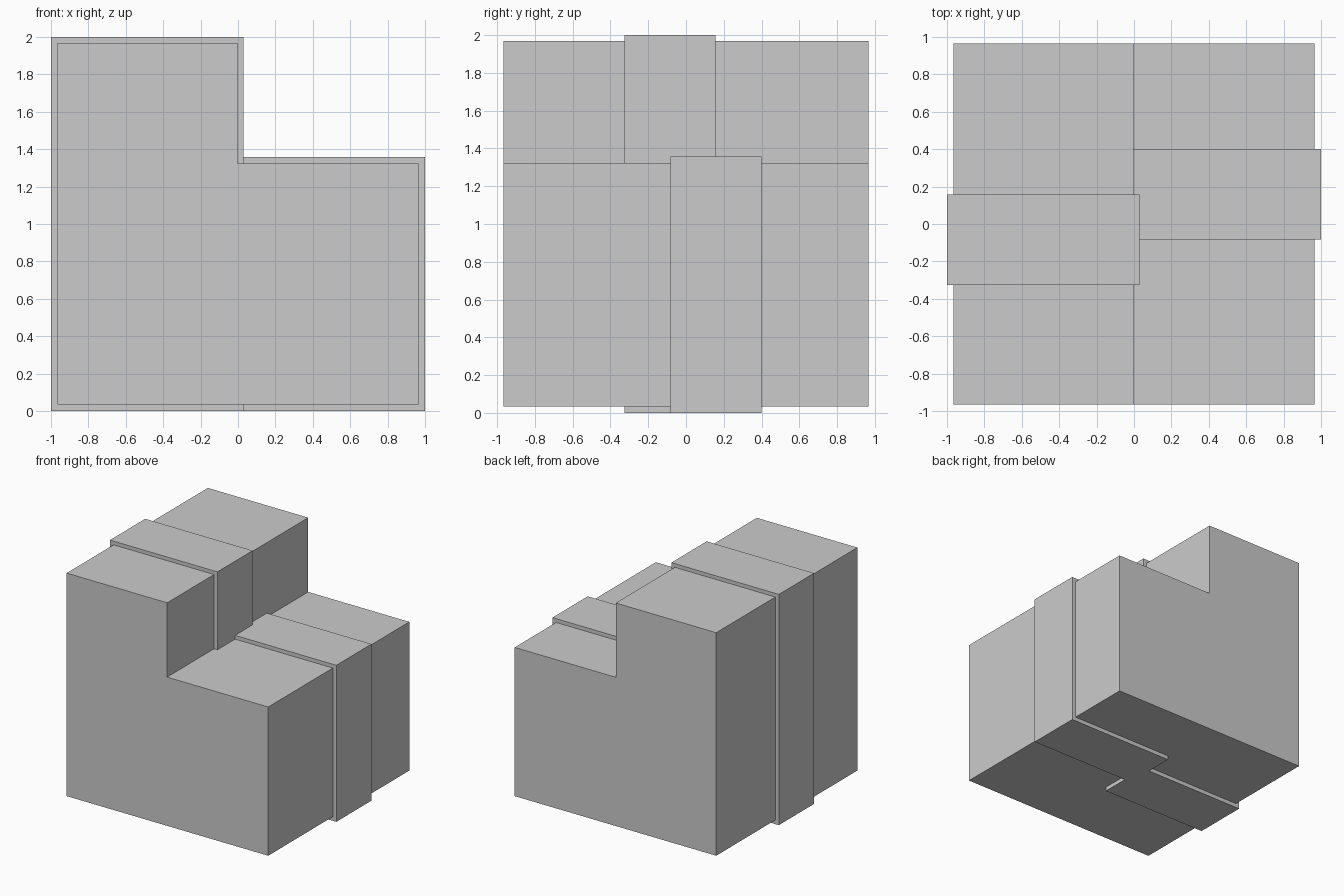
import bpy, bmesh

if "Cube" in bpy.data.objects:
    bpy.data.objects.remove(bpy.data.objects["Cube"])


def prism(name, profile, y0, y1):
    """Extrude an x-z outline along y."""
    bm = bmesh.new()
    face = bm.faces.new([bm.verts.new((x, y0, z)) for x, z in profile])
    side = bmesh.ops.extrude_face_region(bm, geom=[face])["geom"]
    moved = [v for v in side if isinstance(v, bmesh.types.BMVert)]
    bmesh.ops.translate(bm, verts=moved, vec=(0, y1 - y0, 0))
    bmesh.ops.recalc_face_normals(bm, faces=bm.faces)
    mesh = bpy.data.meshes.new(name)
    bm.to_mesh(mesh)
    bm.free()
    obj = bpy.data.objects.new(name, mesh)
    bpy.context.collection.objects.link(obj)
    return obj


def rect(x0, x1, z0, z1):
    return [(x0, z0), (x1, z0), (x1, z1), (x0, z1)]


# Main stepped block
E = 0.966
prism("stepped_block",
      [(-E, 0.035), (E, 0.035), (E, 1.324), (-0.003, 1.324), (-0.003, 1.968), (-E, 1.968)],
      -E, E)

# Raised bands wrapping the tall and the low half
prism("tall_band", rect(-1, 0.03, 0, 2), -0.325, 0.157)
prism("low_band", rect(-0.03, 1, 0, 1.357), -0.082, 0.4)
